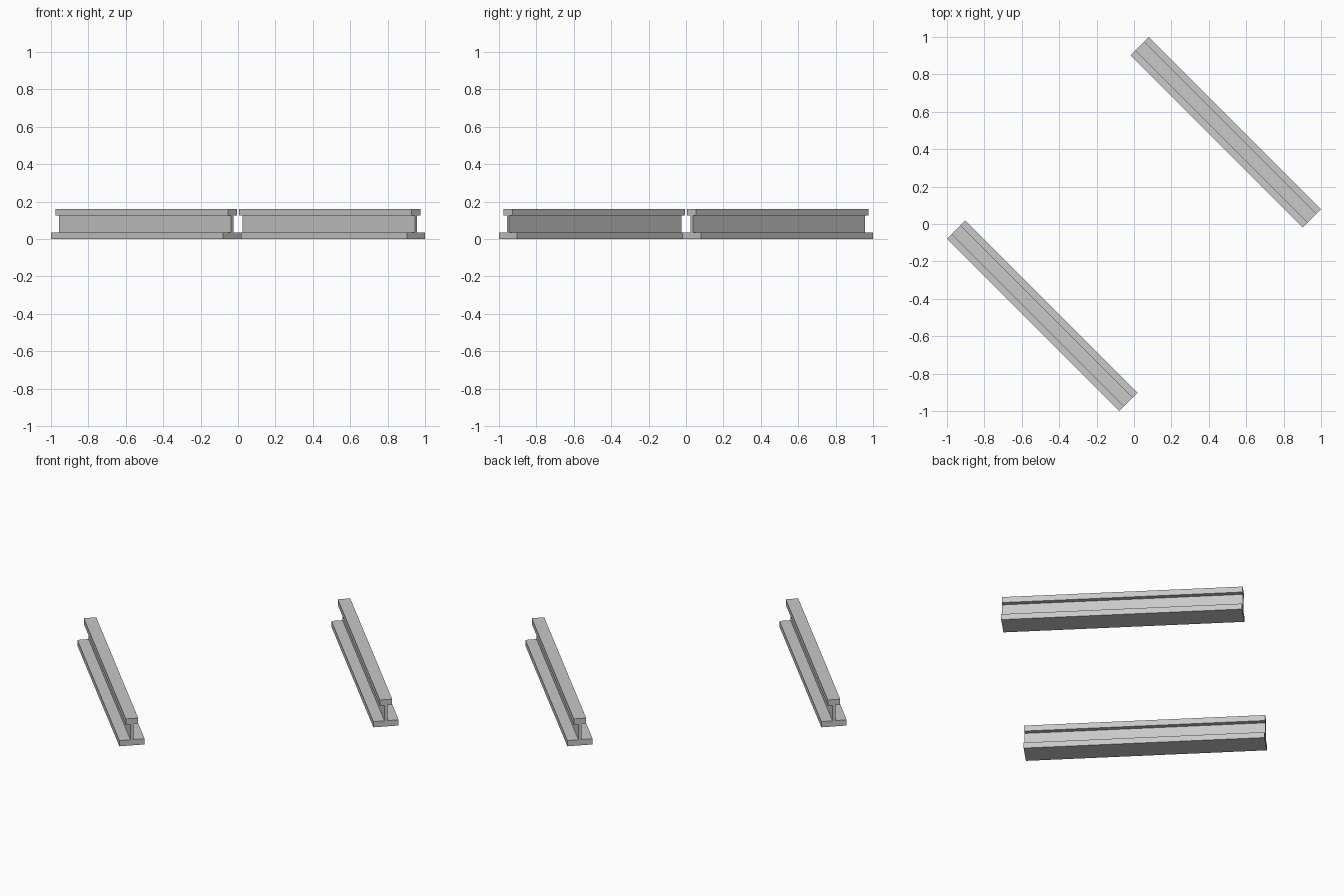
import bpy, bmesh, math
from mathutils import Matrix

if "Cube" in bpy.data.objects:
    bpy.data.objects.remove(bpy.data.objects["Cube"])

steel = bpy.data.materials.new("grey steel")
steel.diffuse_color = (0.58, 0.58, 0.58, 1)
steel.use_nodes = True
steel.node_tree.nodes["Principled BSDF"].inputs["Base Color"].default_value = steel.diffuse_color

LENGTH = 1.302
# Half of the rail cross-section (across, height): foot, web, head
half = [(0.069, 0.0), (0.069, 0.034), (0.0085, 0.034),
        (0.0085, 0.126), (0.034, 0.126), (0.034, 0.16)]
profile = half + [(-x, z) for x, z in reversed(half)]


def rail(name, x, y):
    """Extrude the I-shaped profile along the diagonal."""
    bm = bmesh.new()
    end = bm.faces.new([bm.verts.new((-LENGTH / 2, a, z)) for a, z in profile])
    ext = bmesh.ops.extrude_face_region(bm, geom=[end], use_keep_orig=True)
    moved = [g for g in ext["geom"] if isinstance(g, bmesh.types.BMVert)]
    bmesh.ops.translate(bm, verts=moved, vec=(LENGTH, 0, 0))
    bmesh.ops.recalc_face_normals(bm, faces=bm.faces)
    bm.transform(Matrix.Rotation(-math.pi / 4, 4, 'Z'))
    mesh = bpy.data.meshes.new(name)
    bm.to_mesh(mesh)
    bm.free()
    mesh.materials.append(steel)
    obj = bpy.data.objects.new(name, mesh)
    obj.location = (x, y, 0)
    bpy.context.collection.objects.link(obj)


# Two parallel rails either side of the centre
rail("rail_front_left", -0.491, -0.491)
rail("rail_back_right", 0.491, 0.491)
